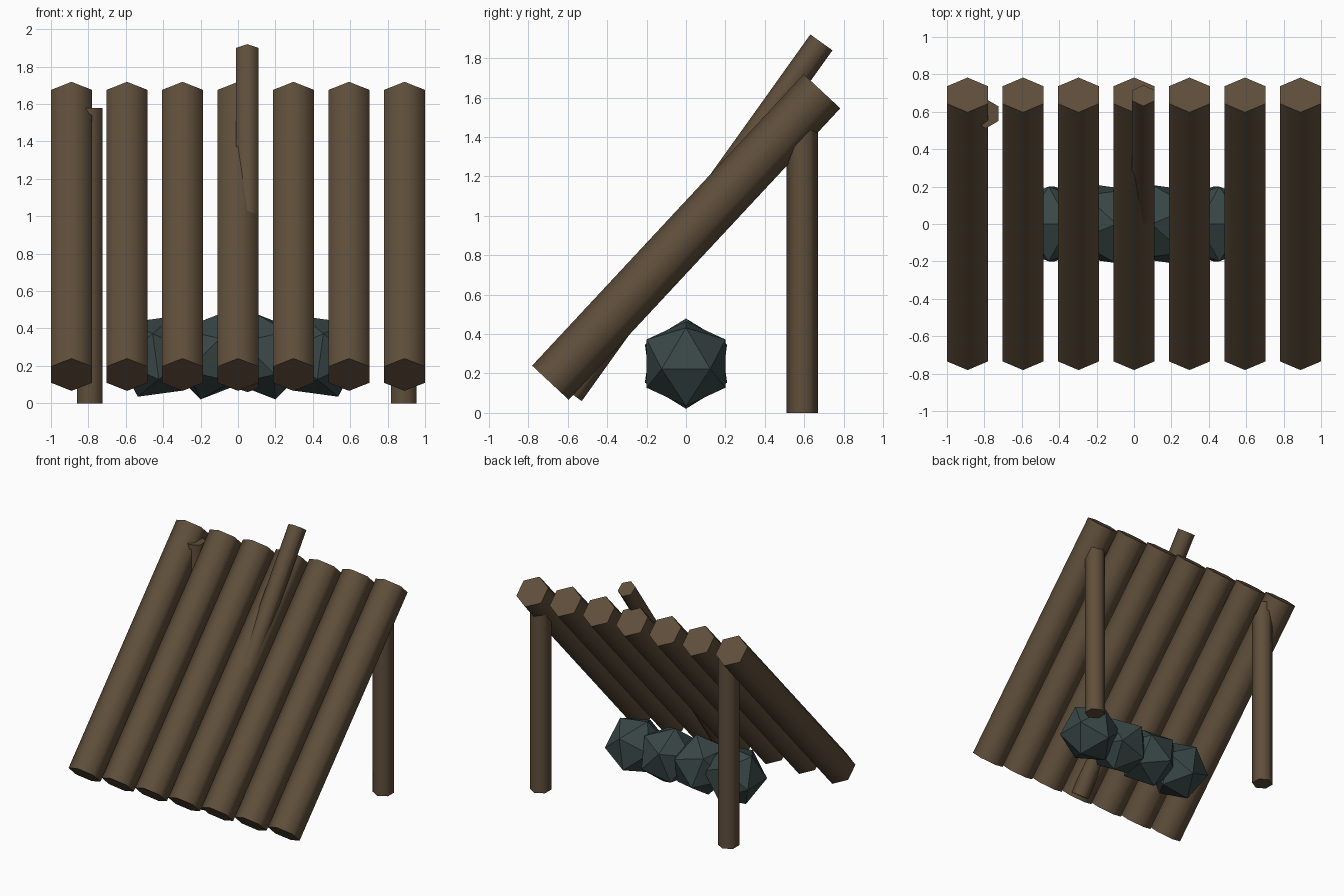
import bpy, bmesh, math
from mathutils import Vector, Matrix

if "Cube" in bpy.data.objects:
    bpy.data.objects.remove(bpy.data.objects["Cube"])


def material(name, rgb):
    m = bpy.data.materials.new(name)
    m.diffuse_color = (*rgb, 1)
    m.use_nodes = True
    m.node_tree.nodes["Principled BSDF"].inputs["Base Color"].default_value = m.diffuse_color
    return m


WOOD = material("brown wood", (0.115, 0.077, 0.043))
ROCK = material("dark slate rock", (0.040, 0.063, 0.062))


def finish(bm, name, mat, smooth):
    bmesh.ops.recalc_face_normals(bm, faces=bm.faces)
    me = bpy.data.meshes.new(name)
    bm.to_mesh(me)
    bm.free()
    me.materials.append(mat)
    ob = bpy.data.objects.new(name, me)
    bpy.context.collection.objects.link(ob)
    if smooth:
        bpy.ops.object.select_all(action='DESELECT')
        ob.select_set(True)
        bpy.context.view_layer.objects.active = ob
        bpy.ops.object.shade_smooth_by_angle(angle=math.radians(70))
    return ob


def hex_log(name, x, start, end, r):
    """Six-sided log in the plane x; start and end are (y, z)."""
    a, b = Vector((x, *start)), Vector((x, *end))
    d = (b - a).normalized()
    side = Vector((1, 0, 0))
    up = side.cross(d)
    bm = bmesh.new()
    rings = []
    for c in (a, b):
        rings.append([bm.verts.new(c + r * (math.cos(t) * up + math.sin(t) * side))
                      for t in (i * math.pi / 3 for i in range(6))])
    for i in range(6):
        j = (i + 1) % 6
        bm.faces.new((rings[0][i], rings[0][j], rings[1][j], rings[1][i]))
    for ring in rings:
        bm.faces.new(ring)
    return finish(bm, name, WOOD, True)


# Sloping roof of seven logs
for i in range(7):
    hex_log(f"roof_log_{i + 1}", -0.89 + i * 0.2967, (-0.688, 0.153), (0.69, 1.632), 0.127)

# Steeper, thinner pole through the middle
hex_log("cross_pole", 0.05, (-0.585, 0.10), (0.687, 1.88), 0.069)

# Two upright posts at the back
hex_log("left_post", -0.793, (0.59, 0), (0.59, 1.58), 0.079)
hex_log("right_post", 0.887, (0.59, 0), (0.59, 1.58), 0.079)

# Row of four rocks under the roof, mirrored in pairs
for label, x, tilt, spin in (("outer", 0.44, 24, 0), ("inner", 0.147, 13, 25)):
    for side, turn in (("right", 0), ("left", math.pi)):
        bm = bmesh.new()
        bmesh.ops.create_icosphere(bm, subdivisions=1, radius=0.235)
        m = (Matrix.Rotation(turn, 4, 'Z')
             @ Matrix.Translation((x, 0, 0.25))
             @ Matrix.Rotation(-math.radians(tilt), 4, 'Y')
             @ Matrix.Rotation(math.radians(spin), 4, 'Z'))
        bm.transform(m)
        finish(bm, f"{label}_{side}_rock", ROCK, False)
